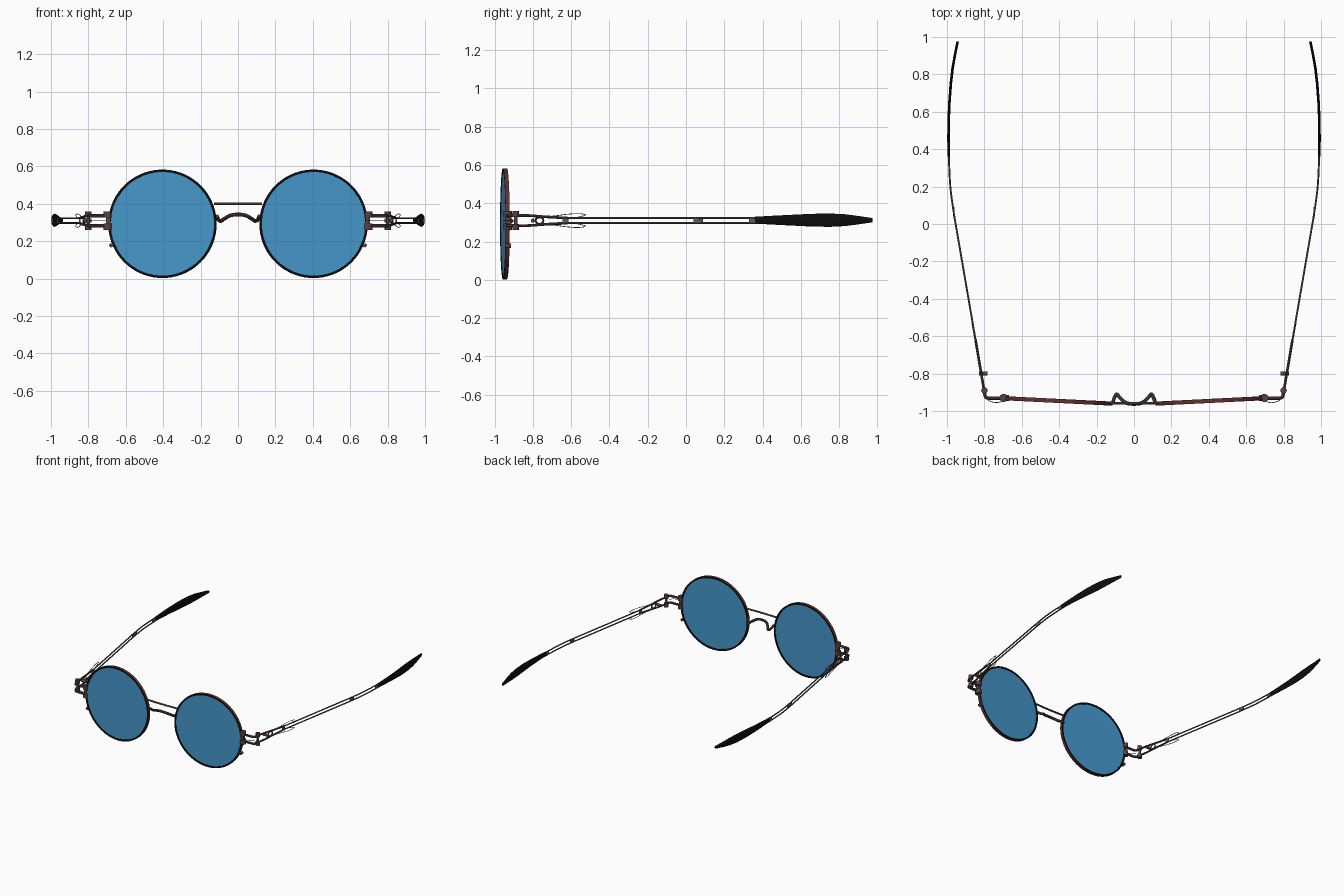
import bpy, bmesh, math
from mathutils import Matrix, Vector

cube = bpy.data.objects.get("Cube")
if cube:
    bpy.data.objects.remove(cube)


def material(name, r, g, b):
    m = bpy.data.materials.new(name)
    m.use_nodes = True
    m.diffuse_color = (r, g, b, 1)
    m.node_tree.nodes["Principled BSDF"].inputs["Base Color"].default_value = (r, g, b, 1)
    return m


BLUE = material("blue lens", 0.06, 0.31, 0.6)
BLACK = material("black", 0.004, 0.004, 0.005)
RED = material("dark red enamel", 0.13, 0.03, 0.025)
BROWN = material("brown metal", 0.1, 0.055, 0.05)
GREY = material("grey metal", 0.13, 0.105, 0.105)

MID = 0.31          # height of the temples
LENS_Z, R = 0.293, 0.29


def finish(name, bm, *mats):
    bmesh.ops.recalc_face_normals(bm, faces=bm.faces)
    me = bpy.data.meshes.new(name)
    bm.to_mesh(me)
    bm.free()
    ob = bpy.data.objects.new(name, me)
    bpy.context.collection.objects.link(ob)
    for m in mats:
        me.materials.append(m)
    bpy.ops.object.select_all(action='DESELECT')
    ob.select_set(True)
    bpy.context.view_layer.objects.active = ob
    bpy.ops.object.shade_smooth_by_angle(angle=math.radians(40))
    return ob


def loft(name, rings, mat):
    """Closed skin over a list of equal-length point rings."""
    bm = bmesh.new()
    loops = [[bm.verts.new(p) for p in ring] for ring in rings]
    n = len(loops[0])
    for a, b in zip(loops, loops[1:]):
        for i in range(n):
            bm.faces.new((a[i], a[(i + 1) % n], b[(i + 1) % n], b[i]))
    bm.faces.new(loops[0])
    bm.faces.new(loops[-1])
    return finish(name, bm, mat)


def smooth_path(pts, steps=5):
    """Catmull-Rom curve through the points."""
    p = [Vector(q) for q in pts]
    p = [2 * p[0] - p[1]] + p + [2 * p[-1] - p[-2]]
    out = []
    for a, b, c, d in zip(p, p[1:], p[2:], p[3:]):
        for k in range(steps):
            t = k / steps
            out.append(0.5 * (2 * b + (c - a) * t + (2 * a - 5 * b + 4 * c - d) * t ** 2
                              + (3 * b - a - 3 * c + d) * t ** 3))
    return out + [p[-2]]


def tube(name, pts, r, mat, sides=8):
    path = smooth_path(pts)
    rings, side = [], None
    for i, p in enumerate(path):
        d = (path[min(i + 1, len(path) - 1)] - path[max(i - 1, 0)]).normalized()
        if side is None:
            side = d.orthogonal()
        side = (side - d * side.dot(d)).normalized()
        up = d.cross(side)
        rings.append([p + r * (side * math.cos(a) + up * math.sin(a))
                      for a in (2 * math.pi * k / sides for k in range(sides))])
    return loft(name, rings, mat)


def cylinder(name, loc, r, depth, mat, axis='Z', sides=16):
    rot = {'X': Matrix.Rotation(math.pi / 2, 4, 'Y'), 'Z': Matrix(),
           'Y': Matrix.Rotation(math.pi / 2, 4, 'X')}[axis]
    bm = bmesh.new()
    bmesh.ops.create_cone(bm, cap_ends=True, segments=sides, radius1=r, radius2=r,
                          depth=depth, matrix=Matrix.Translation(loc) @ rot)
    return finish(name, bm, mat)


def block(name, loc, size, mat):
    bm = bmesh.new()
    bmesh.ops.create_cube(bm, size=1, matrix=Matrix.Translation(loc) @ Matrix.Diagonal((*size, 1)))
    return finish(name, bm, mat)


def rim(name, place):
    """Square-section ring: red outside, black front, back and inside."""
    bm = bmesh.new()
    prof = [bm.verts.new((x, y, 0)) for x, y in
            ((R - 0.013, -0.011), (R, -0.011), (R, 0.011), (R - 0.013, 0.011))]
    edges = [bm.edges.new((prof[i], prof[(i + 1) % 4])) for i in range(4)]
    bmesh.ops.spin(bm, geom=prof + edges, axis=(0, 1, 0), cent=(0, 0, 0),
                   angle=2 * math.pi, steps=72, use_duplicate=False)
    bmesh.ops.remove_doubles(bm, verts=bm.verts, dist=0.0005)
    for f in bm.faces:
        c = f.calc_center_median()
        f.material_index = 1 if math.hypot(c.x, c.z) > R - 0.003 else 0
    ob = finish(name, bm, BLACK, RED)
    ob.matrix_world = place


def temple_x(y):
    """Sideways position of the temple at depth y."""
    pts = ((-0.9, 0.8), (-0.65, 0.842), (-0.05, 0.945), (0.05, 0.962),
           (0.2, 0.982), (0.4, 0.992), (0.55, 0.991), (0.7, 0.985), (0.85, 0.968), (0.98, 0.942))
    for (y0, x0), (y1, x1) in zip(pts, pts[1:]):
        if y <= y1:
            return x0 + (x1 - x0) * (y - y0) / (y1 - y0)
    return pts[-1][1]


for side, s in (("left", 1), ("right", -1)):
    # lens and rim, turned slightly outward
    place = Matrix.Translation((s * 0.404, -0.946, LENS_Z)) @ Matrix.Rotation(s * 0.05, 4, 'Z')
    rim(side + "_rim", place)
    lens = cylinder(side + "_lens", (0, 0, 0), R - 0.012, 0.014, BLUE, 'Y', 72)
    lens.matrix_world = place

    # rim clamp, closing screw and small stud
    block(side + "_clamp_plate", (s * 0.695, -0.93, MID), (0.022, 0.026, 0.07), BROWN)
    cylinder(side + "_rim_stud", (s * 0.678, -0.93, 0.178), 0.011, 0.03, BROWN, 'Y', 12)
    cylinder(side + "_hinge_pin", (s * 0.8, -0.89, MID), 0.009, 0.1, BROWN)
    tube(side + "_front_spring", [(s * 0.69, -0.94, MID), (s * 0.73, -0.955, MID),
                                  (s * 0.775, -0.945, MID), (s * 0.79, -0.92, MID)], 0.002, GREY, 5)

    for level, k in (("upper", 1), ("lower", -1)):
        z = MID + k * 0.027
        cylinder(f"{side}_{level}_clamp", (s * 0.697, -0.93, MID + k * 0.033), 0.022, 0.034, BROWN)
        cylinder(f"{side}_{level}_hinge", (s * 0.8, -0.89, MID + k * 0.034), 0.017, 0.03, BROWN)
        # end piece bending from the rim into the hinge
        tube(f"{side}_{level}_end_piece", [(s * 0.7, -0.932, z), (s * 0.765, -0.932, z),
                                           (s * 0.793, -0.925, z), (s * 0.8, -0.89, z)], 0.009, BROWN)
        # strut narrowing from the hinge into the temple
        tube(f"{side}_{level}_strut",
             [(s * temple_x(y), y, MID + k * h) for y, h in
              ((-0.89, 0.027), (-0.82, 0.026), (-0.74, 0.02), (-0.62, 0.013))], 0.007, BROWN)
        # long temple wire
        tube(f"{side}_{level}_temple_wire",
             [(s * temple_x(y), y, MID + k * 0.013) for y in
              (-0.66, -0.4, -0.05, 0.05, 0.2, 0.38)], 0.005, GREY)
        # fine spring loop beside the temple
        tube(f"{side}_{level}_spring",
             [(s * (temple_x(y) + 0.004), y, MID + k * h) for y, h in
              ((-0.84, 0.03), (-0.72, 0.022), (-0.62, 0.033), (-0.56, 0.036),
               (-0.525, 0.028), (-0.6, 0.01))], 0.002, GREY, 5)

    # strut eyelet and its cross screw
    cylinder(side + "_strut_screw", (s * 0.805, -0.8, MID), 0.011, 0.045, BROWN, 'X', 12)
    ring = [(s * temple_x(-0.765 + 0.02 * math.cos(a)), -0.765 + 0.02 * math.cos(a),
             MID + 0.017 * math.sin(a)) for a in (i * math.pi / 6 for i in range(13))]
    tube(side + "_strut_eyelet", ring, 0.005, BROWN, 6)

    # spacers joining the two wires
    for i, (y, length) in enumerate(((-0.63, 0.03), (0.065, 0.05), (0.35, 0.04))):
        block(f"{side}_wire_spacer_{i + 1}", (s * temple_x(y), y, MID), (0.008, length, 0.022), GREY)

    # flat leaf-shaped tip
    tip = ((0.36, 0.018), (0.45, 0.023), (0.55, 0.028), (0.65, 0.033), (0.75, 0.035),
           (0.83, 0.031), (0.9, 0.022), (0.975, 0.011))
    loft(side + "_temple_tip",
         [[(s * (temple_x(y) + 0.007 * math.cos(a)), y, MID + 0.002 + h * math.sin(a))
           for a in (i * math.pi / 6 for i in range(12))] for y, h in tip], BLACK)

# straight brow bar
tube("brow_bar", [(-0.128, -0.957, 0.4), (0, -0.96, 0.4), (0.128, -0.957, 0.4)], 0.007, GREY)

# arched nose bridge, dipping back at both ends
half = [(0.113, -0.955, 0.335), (0.105, -0.93, 0.315), (0.092, -0.91, 0.308),
        (0.07, -0.935, 0.322), (0.04, -0.957, 0.338)]
tube("nose_bridge", half + [(0, -0.962, 0.343)] + [(-x, y, z) for x, y, z in reversed(half)],
     0.01, BROWN)
